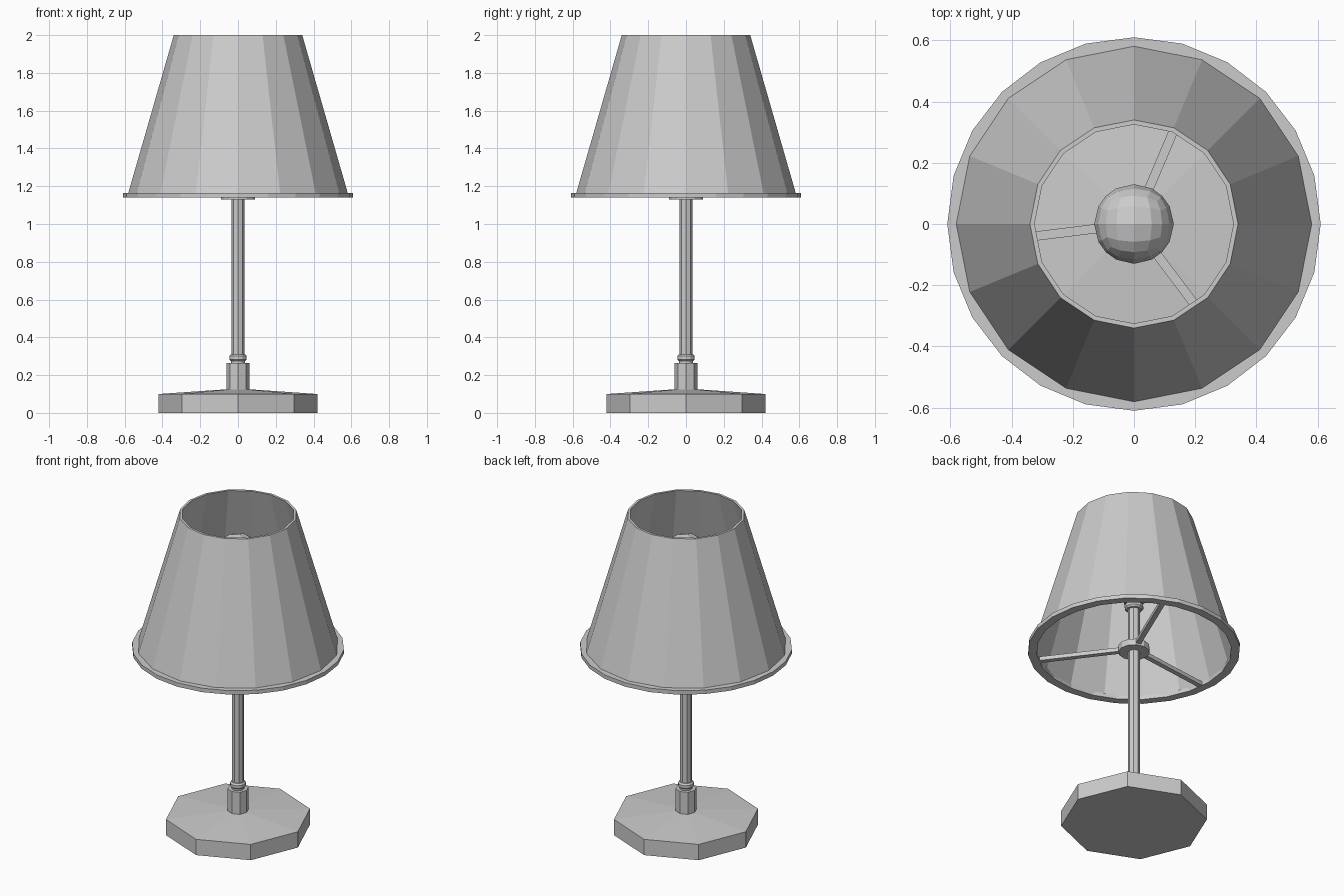
import bpy, bmesh
from math import cos, sin, tau, radians
from mathutils import Matrix, Vector

if "Cube" in bpy.data.objects:
    bpy.data.objects.remove(bpy.data.objects["Cube"])


def finish(name, bm):
    bmesh.ops.recalc_face_normals(bm, faces=bm.faces[:])
    mesh = bpy.data.meshes.new(name)
    bm.to_mesh(mesh)
    bm.free()
    obj = bpy.data.objects.new(name, mesh)
    bpy.context.collection.objects.link(obj)
    return obj


def lathe(name, profile, sides, closed=False):
    """Revolve (radius, z) points; radius 0 becomes a single pole vertex."""
    bm = bmesh.new()
    rings = []
    for r, z in profile:
        n = sides if r > 0 else 1
        rings.append([bm.verts.new((r * cos(tau * i / sides), r * sin(tau * i / sides), z))
                      for i in range(n)])
    pairs = list(zip(rings, rings[1:]))
    if closed:
        pairs.append((rings[-1], rings[0]))
    for a, b in pairs:
        for i in range(sides):
            j = (i + 1) % sides
            corners = [a[i % len(a)], a[j % len(a)], b[j % len(b)], b[i % len(b)]]
            bm.faces.new(list(dict.fromkeys(corners)))
    return finish(name, bm)


# Octagonal foot with a shallow raised top
lathe("base", [(0, 0), (0.42, 0), (0.42, 0.10), (0.06, 0.125), (0, 0.125)], 8)

# Stem, with a collar and bead at its foot
lathe("stem_collar", [(0, 0.11), (0.06, 0.11), (0.06, 0.265), (0, 0.265)], 8)
lathe("stem_bead", [(0, 0.26), (0.038, 0.26), (0.038, 0.275), (0.046, 0.283),
                    (0.046, 0.3), (0.038, 0.31), (0, 0.31)], 12)
lathe("stem", [(0, 0.25), (0.034, 0.25), (0.034, 1.45), (0, 1.45)], 8)

# Bulb socket
lathe("socket", [(0, 1.41), (0.046, 1.41), (0.054, 1.42), (0.054, 1.44), (0.045, 1.45),
                 (0.06, 1.46), (0.06, 1.62), (0, 1.62)], 12)

# Bulb: a cube subdivided and pushed out to a sphere
bm = bmesh.new()
bmesh.ops.create_cube(bm, size=2)
bmesh.ops.subdivide_edges(bm, edges=bm.edges[:], cuts=3, use_grid_fill=True)
for v in bm.verts:
    v.co = v.co.normalized() * 0.13 + Vector((0, 0, 1.74))
finish("bulb", bm)

# Tapered 16-sided shade, with wall thickness
lathe("shade", [(0.585, 1.15), (0.34, 2.0), (0.325, 2.0), (0.57, 1.15)], 16, closed=True)

# Rim ring at the bottom of the shade
lathe("shade_rim", [(0.61, 1.14), (0.61, 1.165), (0.56, 1.165), (0.56, 1.14)], 24, closed=True)

# Hub and three spokes carrying the shade
lathe("hub", [(0, 1.13), (0.09, 1.13), (0.09, 1.17), (0, 1.17)], 12)
for n, angle in enumerate((67, 187, 307)):
    bm = bmesh.new()
    bmesh.ops.create_cube(bm, size=1, matrix=(
        Matrix.Rotation(radians(angle), 4, 'Z') @ Matrix.Translation((0.32, 0, 1.153))
        @ Matrix.Diagonal((0.50, 0.03, 0.025, 1))))
    finish(f"spoke_{n + 1}", bm)
